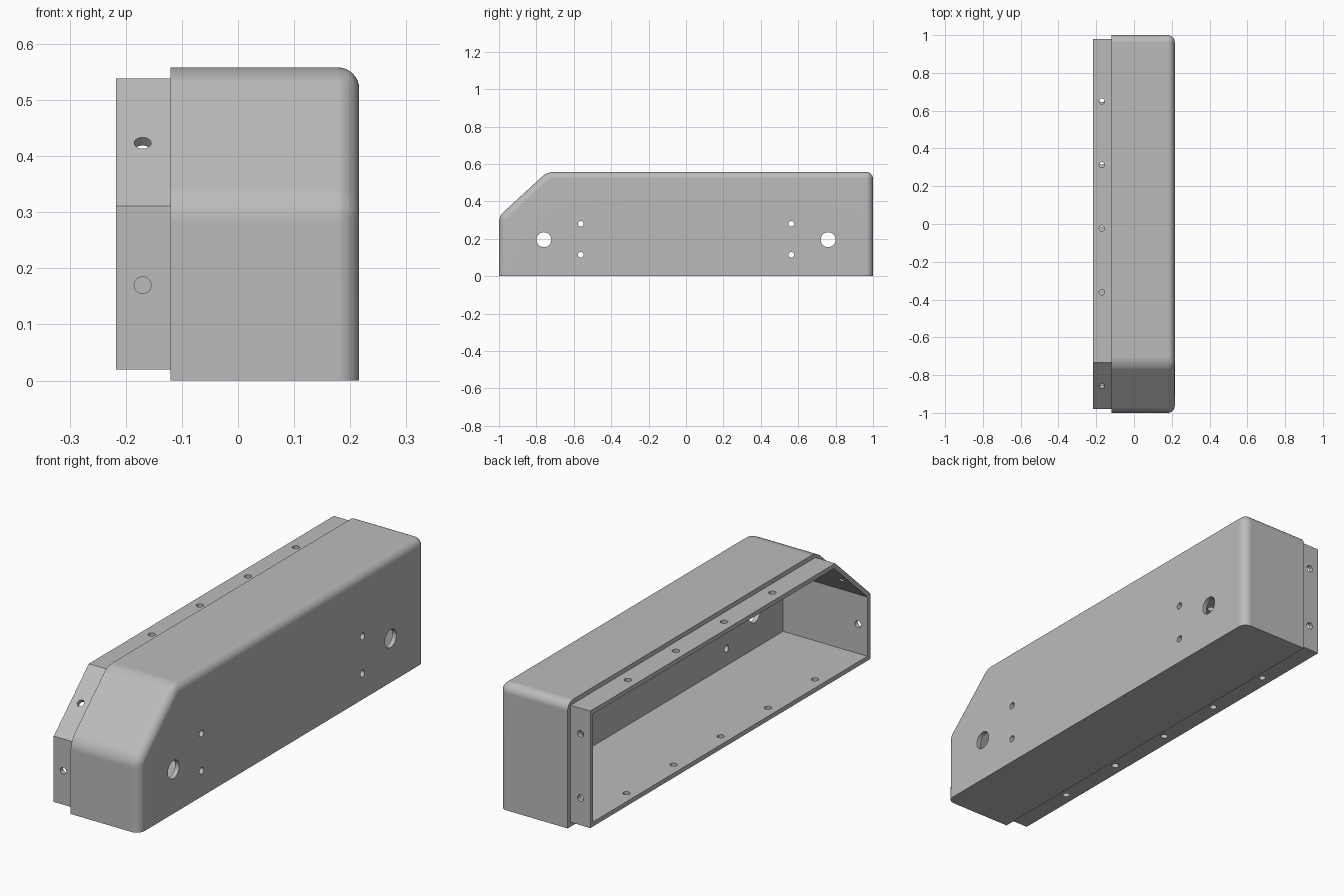
import bpy, bmesh
from mathutils import Vector, Matrix

if "Cube" in bpy.data.objects:
    bpy.data.objects.remove(bpy.data.objects["Cube"], do_unlink=True)

WALL = 0.02
X_OPEN, X_STEP, X_PANEL = -0.217, -0.12, 0.216

grey = bpy.data.materials.new("Plain grey")
grey.use_nodes = True
grey.diffuse_color = (0.5, 0.5, 0.5, 1)
grey.node_tree.nodes["Principled BSDF"].inputs["Base Color"].default_value = (0.5, 0.5, 0.5, 1)

# Side outline in (y, z), anticlockwise: box with a sloped front top corner
OUTLINE = [Vector(p) for p in ((-1, 0), (1, 0), (1, 0.558), (-0.742, 0.558), (-1, 0.32))]


def inset(points, d):
    """Move every edge of the outline inward by d."""
    result = []
    for i, p in enumerate(points):
        a = (p - points[i - 1]).normalized()
        b = (points[(i + 1) % len(points)] - p).normalized()
        n1, n2 = Vector((-a.y, a.x)), Vector((-b.y, b.x))
        result.append(p + d * (n1 + n2) / (1 + n1.dot(n2)))
    return result


def prism(points, x0, x1):
    """Extrude an outline along x."""
    bm = bmesh.new()
    face = bm.faces.new([bm.verts.new((x0, p.x, p.y)) for p in points])
    new = bmesh.ops.extrude_face_region(bm, geom=[face])["geom"]
    bmesh.ops.translate(bm, vec=(x1 - x0, 0, 0),
                        verts=[v for v in new if isinstance(v, bmesh.types.BMVert)])
    bmesh.ops.recalc_face_normals(bm, faces=bm.faces)
    return bm


def drill(bm, centre, axis, radius, length=0.12):
    """Add a hole cylinder to a cutter mesh."""
    turn = Vector(axis).to_track_quat('Z', 'Y').to_matrix().to_4x4()
    bmesh.ops.create_cone(bm, cap_ends=True, segments=32, radius1=radius, radius2=radius,
                          depth=length, matrix=Matrix.Translation(centre) @ turn)


def make(name, bm):
    mesh = bpy.data.meshes.new(name)
    bm.to_mesh(mesh)
    bm.free()
    mesh.materials.append(grey)
    obj = bpy.data.objects.new(name, mesh)
    bpy.context.collection.objects.link(obj)
    return obj


def finish(obj, cutters):
    """Cut the part, bake the result, remove the cutters and shade."""
    for bm in cutters:
        cutter = make("cutter", bm)
        cutter.hide_render = True
        mod = obj.modifiers.new("cut", 'BOOLEAN')
        mod.operation, mod.solver, mod.object = 'DIFFERENCE', 'EXACT', cutter
    graph = bpy.context.evaluated_depsgraph_get()
    mesh = bpy.data.meshes.new_from_object(obj.evaluated_get(graph))
    for mod in list(obj.modifiers):
        bpy.data.objects.remove(mod.object, do_unlink=True)
    obj.modifiers.clear()
    obj.data = mesh
    bpy.ops.object.select_all(action='DESELECT')
    obj.select_set(True)
    bpy.context.view_layer.objects.active = obj
    bpy.ops.object.shade_smooth_by_angle(angle=0.5)
    weighted = obj.modifiers.new("even shading", 'WEIGHTED_NORMAL')
    weighted.keep_sharp = True


# Outer cover: all edges around the closed side rounded except along the bottom
cover_bm = prism(OUTLINE, X_STEP, X_PANEL)


def rounded(edge):
    a, b = (v.co for v in edge.verts)
    if max(a.z, b.z) < 0.01:
        return False
    along_x = abs(a.x - b.x) > 0.1
    return along_x or min(a.x, b.x) > X_PANEL - 0.01


bmesh.ops.bevel(cover_bm, geom=[e for e in cover_bm.edges if rounded(e)], offset=0.038,
                segments=8, profile=0.5, affect='EDGES')
cover = make("outer_cover", cover_bm)

# Mounting holes through the closed side
panel_holes = bmesh.new()
for side in (-1, 1):
    drill(panel_holes, (X_PANEL, side * 0.76, 0.195), (1, 0, 0), 0.04)
    for z in (0.115, 0.28):
        drill(panel_holes, (X_PANEL, side * 0.563, z), (1, 0, 0), 0.015)
finish(cover, [prism(inset(OUTLINE, WALL), X_STEP - 0.1, X_PANEL - WALL), panel_holes])

# Inner liner: its rim stands out of the open side as a stepped flange
liner = make("inner_liner", prism(inset(OUTLINE, WALL), X_OPEN, X_PANEL - WALL))

# Screw holes all round the flange
x = -0.17
flange_holes = bmesh.new()
for i in range(5):
    drill(flange_holes, (x, 0.66 - 0.33 * i, 0.03), (0, 0, 1), 0.015)
for i in range(4):
    drill(flange_holes, (x, 0.65 - 0.337 * i, 0.53), (0, 0, 1), 0.015)
drill(flange_holes, (x, -0.97, 0.17), (0, 1, 0), 0.015)
for z in (0.14, 0.425):
    drill(flange_holes, (x, 0.97, z), (0, 1, 0), 0.015)
slope = OUTLINE[3] - OUTLINE[4]
drill(flange_holes, (x, -0.86, 0.425), (0, -slope.y, slope.x), 0.015)
finish(liner, [prism(inset(OUTLINE, 2 * WALL), X_OPEN - 0.1, X_PANEL), flange_holes])
